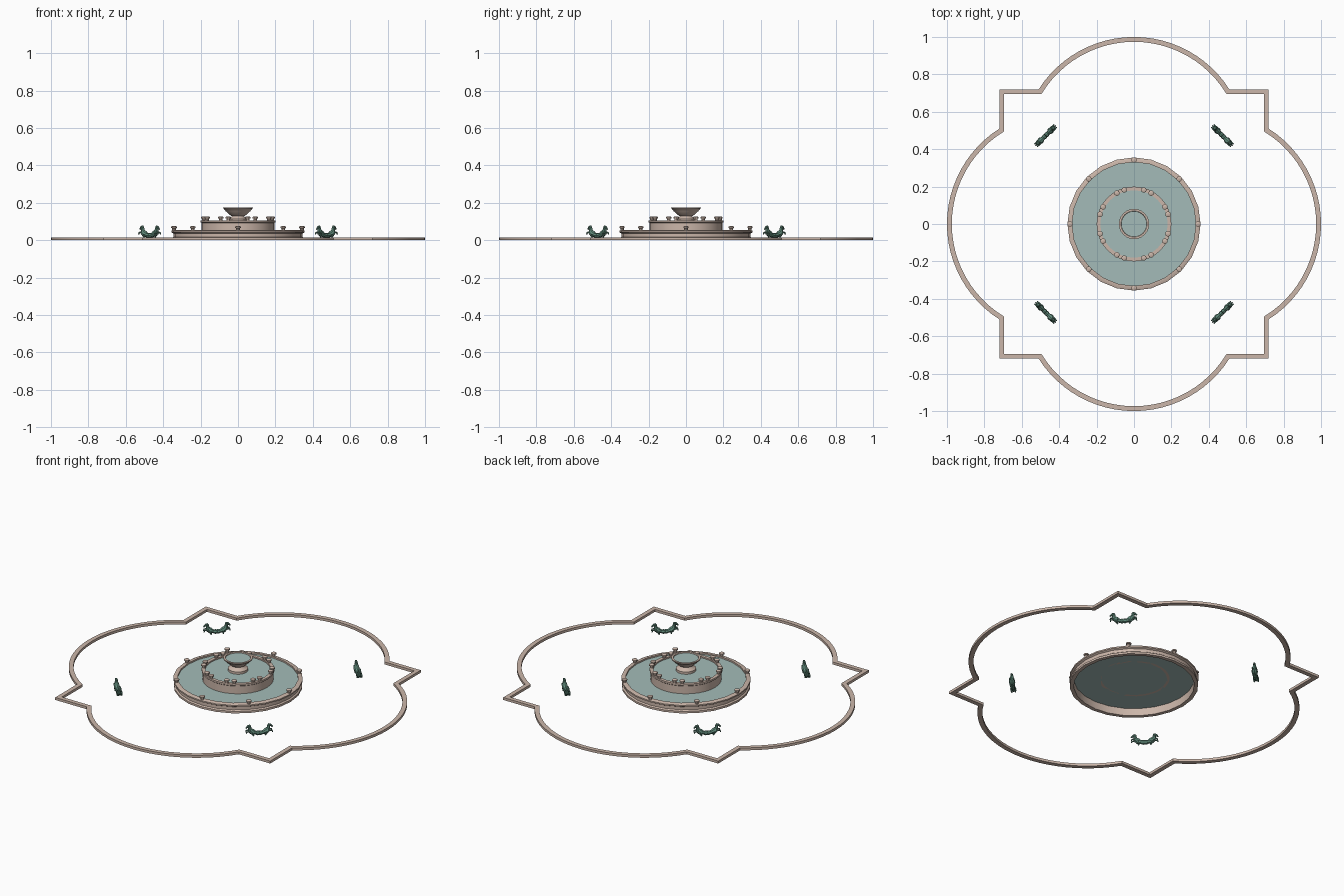
import bpy, bmesh, math
from mathutils import Matrix, Vector

if "Cube" in bpy.data.objects:
    bpy.data.objects.remove(bpy.data.objects["Cube"])


def material(name, rgb):
    m = bpy.data.materials.new(name)
    m.diffuse_color = (*rgb, 1)
    m.use_nodes = True
    m.node_tree.nodes["Principled BSDF"].inputs["Base Color"].default_value = m.diffuse_color
    return m


STONE = material("stone", (0.60, 0.47, 0.40))
WATER = material("water", (0.37, 0.50, 0.48))
BRONZE = material("patina", (0.12, 0.26, 0.20))


def finish(bm, name, mat, smooth=True):
    bmesh.ops.remove_doubles(bm, verts=bm.verts, dist=1e-5)
    bmesh.ops.recalc_face_normals(bm, faces=bm.faces)
    me = bpy.data.meshes.new(name)
    bm.to_mesh(me)
    bm.free()
    me.materials.append(mat)
    ob = bpy.data.objects.new(name, me)
    bpy.context.collection.objects.link(ob)
    if smooth:
        bpy.ops.object.select_all(action='DESELECT')
        ob.select_set(True)
        bpy.context.view_layer.objects.active = ob
        bpy.ops.object.shade_smooth_by_angle(angle=math.radians(35))
    return ob


def bridge(bm, rings, closed):
    """Skin a list of vertex rings with quads."""
    pairs = list(zip(rings, rings[1:]))
    if closed:
        pairs.append((rings[-1], rings[0]))
    for a, b in pairs:
        n = len(a)
        for i in range(n):
            j = (i + 1) % n
            bm.faces.new((a[i], a[j], b[j], b[i]))


def lathe(bm, profile, n, closed=True, centre=(0, 0)):
    rings = [[bm.verts.new((centre[0] + r * math.cos(2 * math.pi * i / n),
                            centre[1] + r * math.sin(2 * math.pi * i / n), z))
              for i in range(n)] for r, z in profile]
    bridge(bm, rings, closed)
    if not closed:
        bm.faces.new(rings[0])
        bm.faces.new(rings[-1])


def ring_part(name, profile, n):
    bm = bmesh.new()
    lathe(bm, profile, n)
    return finish(bm, name, STONE)


def water_disc(name, r, z, n):
    bm = bmesh.new()
    m = Matrix.Translation((0, 0, z))
    bmesh.ops.create_circle(bm, cap_ends=True, segments=n, radius=r, matrix=m)
    return finish(bm, name, WATER, False)


def posts(name, radius, z, angles):
    """Small capped spouts standing on a rim."""
    bm = bmesh.new()
    prof = [(0.010, z - 0.004), (0.010, z + 0.010), (0.015, z + 0.012),
            (0.015, z + 0.019), (0.009, z + 0.022)]
    for a in angles:
        t = math.radians(a)
        lathe(bm, prof, 10, False, (radius * math.cos(t), radius * math.sin(t)))
    return finish(bm, name, STONE)


# Outer pool curb: square corners with four bulging arcs
def curb_outline(d):
    c, r, yc = 0.72 - d, 0.604 - d, 0.396
    half = math.acos((c - yc) / r)
    pts = []
    for k in range(4):
        q = Matrix.Rotation(k * math.pi / 2, 2)
        side = [(yc + r * math.cos(a), r * math.sin(a))
                for a in (half * (i / 12 - 1) for i in range(25))]
        side.append((c, c))
        pts += [q @ Vector(p) for p in side]
    return pts


bm = bmesh.new()
loops = [[bm.verts.new((p.x, p.y, z)) for p in curb_outline(d)]
         for d, z in ((0, 0), (0, 0.015), (0.026, 0.015), (0.026, 0))]
bridge(bm, loops, True)
finish(bm, "pool_curb", STONE)

# Lower basin
ring_part("lower_basin_wall", [(0.353, 0), (0.353, 0.012), (0.345, 0.018), (0.345, 0.036),
                               (0.356, 0.042), (0.356, 0.050), (0.346, 0.054),
                               (0.331, 0.054), (0.331, 0)], 24)
water_disc("lower_water", 0.333, 0.045, 24)
posts("lower_spouts", 0.342, 0.053, range(0, 360, 45))

# Upper basin
ring_part("upper_basin_wall", [(0.195, 0.045), (0.195, 0.092), (0.200, 0.096),
                               (0.200, 0.106), (0.180, 0.106), (0.180, 0.045)], 32)
water_disc("upper_water", 0.182, 0.098, 32)
posts("upper_spouts", 0.189, 0.105,
      [22.5 + 45 * k + s for k in range(8) for s in (-6.5, 6.5)])

# Top bowl on its foot
bm = bmesh.new()
lathe(bm, [(0.055, 0.097), (0.055, 0.112), (0.040, 0.118), (0.032, 0.128), (0.045, 0.136),
           (0.065, 0.154), (0.076, 0.168), (0.081, 0.170), (0.081, 0.176),
           (0.070, 0.176), (0.066, 0.164)], 24, False)
finish(bm, "top_bowl", STONE)
water_disc("top_water", 0.070, 0.170, 24)


# Paired animal figures, each half swept along (u, z, radius) points
def sweep(bm, path, side, v=0.0, n=8):
    rings = []
    for i, (u, z, r) in enumerate(path):
        a, b = path[max(i - 1, 0)], path[min(i + 1, len(path) - 1)]
        t = Vector((b[0] - a[0], b[1] - a[1])).normalized()
        ring = []
        for k in range(n):
            c, s = math.cos(2 * math.pi * k / n), math.sin(2 * math.pi * k / n)
            ring.append(bm.verts.new((side * (u - t.y * r * c), v + r * s, z + t.x * r * c)))
        rings.append(ring)
    bridge(bm, rings, False)
    bm.faces.new(rings[0])
    bm.faces.new(rings[-1])


BODY = [(0, 0.026, 0.012), (0.008, 0.025, 0.014), (0.018, 0.027, 0.011), (0.027, 0.030, 0.013),
        (0.038, 0.035, 0.017), (0.048, 0.043, 0.015), (0.052, 0.055, 0.010),
        (0.053, 0.068, 0.008), (0.053, 0.076, 0.003)]
HEAD = [(0.046, 0.070, 0.003), (0.052, 0.072, 0.007), (0.061, 0.070, 0.007),
        (0.069, 0.063, 0.005), (0.074, 0.058, 0.004)]
FORELEG = [(0.046, 0.036, 0.006), (0.060, 0.042, 0.005), (0.070, 0.040, 0.004),
           (0.073, 0.031, 0.003)]
HINDLEG = [(0.034, 0.034, 0.008), (0.038, 0.024, 0.006), (0.032, 0.017, 0.004),
           (0.036, 0.013, 0.003)]

for k in range(4):
    a = math.radians(45 + 90 * k)
    bm = bmesh.new()
    for side in (-1, 1):
        sweep(bm, BODY, side)
        sweep(bm, HEAD, side)
        for v in (-0.010, 0.010):
            sweep(bm, FORELEG, side, v, 6)
            sweep(bm, HINDLEG, side, v, 6)
    bmesh.ops.transform(bm, verts=bm.verts, matrix=Matrix.Translation(
        (0.668 * math.cos(a), 0.668 * math.sin(a), 0)) @ Matrix.Rotation(a + math.pi / 2, 4, 'Z'))
    finish(bm, f"animal_pair_{k + 1}", BRONZE)
